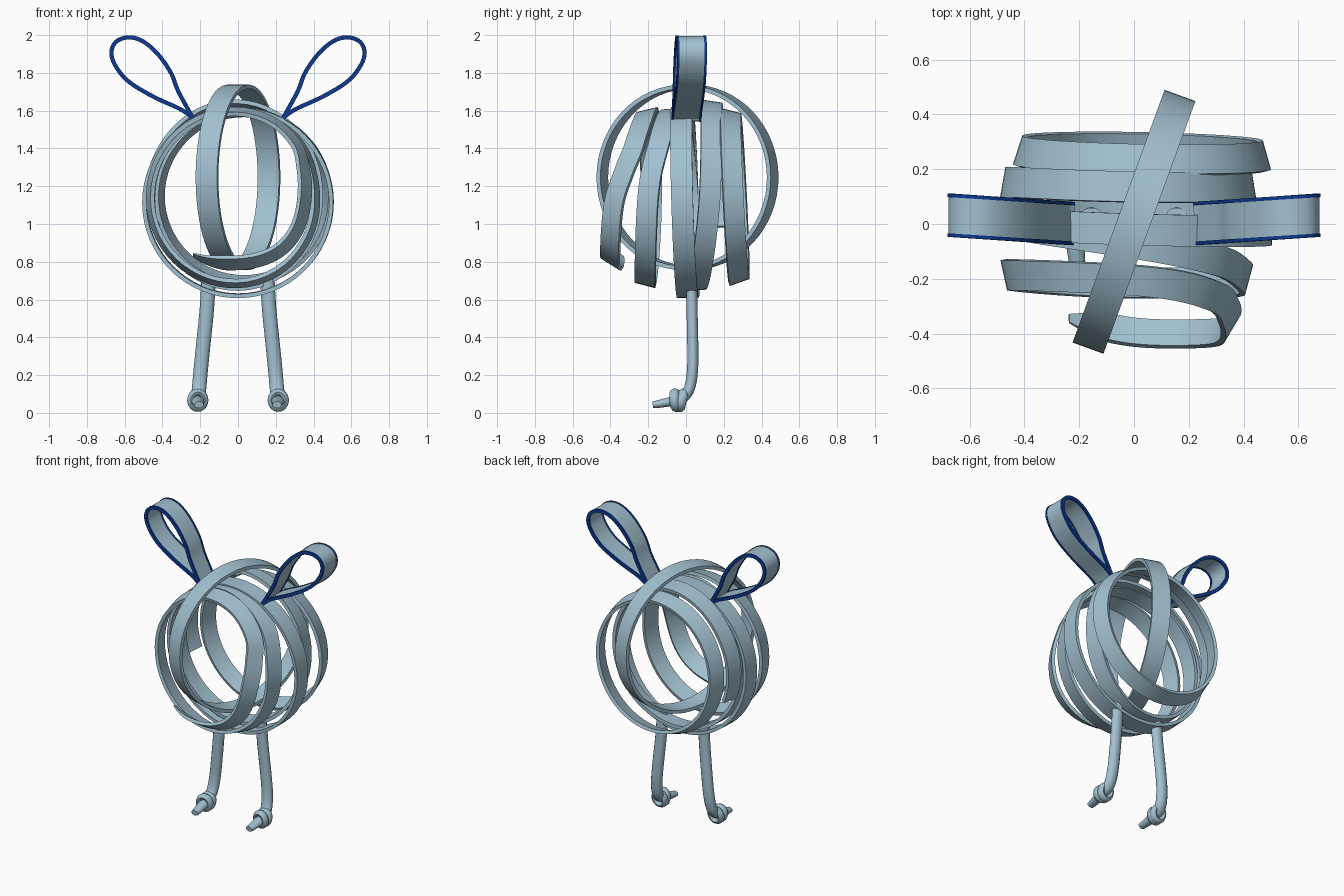
import bpy, math
from mathutils import Vector

if "Cube" in bpy.data.objects:
    bpy.data.objects.remove(bpy.data.objects["Cube"])


def material(name, col):
    m = bpy.data.materials.new(name)
    m.diffuse_color = (*col, 1)
    m.use_nodes = True
    m.node_tree.nodes["Principled BSDF"].inputs["Base Color"].default_value = m.diffuse_color
    return m


PALE = material("pale blue ribbon", (0.36, 0.53, 0.63))
NAVY = material("navy trim", (0.004, 0.04, 0.27))


def spline(keys, n):
    """Catmull-Rom through equally long tuples, n steps per span."""
    out = []
    for i in range(len(keys) - 1):
        p = [keys[max(0, min(len(keys) - 1, i + k))] for k in (-1, 0, 1, 2)]
        for s in range(n):
            t = s / n
            out.append(tuple(0.5 * (2 * b + (c - a) * t + (2 * a - 5 * b + 4 * c - d) * t * t
                                    + (3 * b - a - 3 * c + d) * t ** 3)
                             for a, b, c, d in zip(*p)))
    return out + [tuple(keys[-1])]


def sweep(name, pts, wdirs, section, closed=False, navy=(), scales=None):
    """Sweep a (u, v) section along pts; u follows wdirs, v the path normal."""
    pts = [Vector(p) for p in pts]
    n, m = len(pts), len(section)
    verts, faces, idx = [], [], []
    for i, p in enumerate(pts):
        if closed:
            t = pts[(i + 1) % n] - pts[i - 1]
        else:
            t = pts[min(i + 1, n - 1)] - pts[max(i - 1, 0)]
        t.normalize()
        w = Vector(wdirs[i])
        w = (w - t * w.dot(t)).normalized()
        v = t.cross(w)
        s = scales[i] if scales else 1
        verts += [p + w * (a * s) + v * (b * s) for a, b in section]
    for i in range(n if closed else n - 1):
        for j in range(m):
            k, l = (i + 1) % n, (j + 1) % m
            faces.append((i * m + j, i * m + l, k * m + l, k * m + j))
            idx.append(1 if j in navy else 0)
    if not closed:
        faces += [tuple(reversed(range(m))), tuple((n - 1) * m + j for j in range(m))]
        idx += [0, 0]
    me = bpy.data.meshes.new(name)
    me.from_pydata([tuple(v) for v in verts], [], faces)
    me.materials.append(PALE)
    if navy:
        me.materials.append(NAVY)
    me.polygons.foreach_set("material_index", idx)
    ob = bpy.data.objects.new(name, me)
    bpy.context.collection.objects.link(ob)
    bpy.context.view_layer.objects.active = ob
    for o in bpy.context.selected_objects:
        o.select_set(False)
    ob.select_set(True)
    bpy.ops.object.mode_set(mode='EDIT')
    bpy.ops.mesh.select_all(action='SELECT')
    bpy.ops.mesh.normals_make_consistent(inside=False)
    bpy.ops.object.mode_set(mode='OBJECT')
    bpy.ops.object.shade_smooth_by_angle(angle=math.radians(40))
    return ob


def band(width, thick):
    a, b = width / 2, thick / 2
    return [(-a, -b), (a, -b), (a, b), (-a, b)]


def oval(a, b, n=14):
    return [(a * math.cos(2 * math.pi * i / n), b * math.sin(2 * math.pi * i / n)) for i in range(n)]


def hoop(name, centre, r, normal, lean=0.0, width=0.115, thick=0.022, n=64):
    """Closed ribbon ring around an axis; lean makes it slightly conical."""
    nrm = Vector(normal).normalized()
    e1 = Vector((0, 0, 1))
    e1 = (e1 - nrm * e1.dot(nrm)).normalized()
    e2 = nrm.cross(e1)
    pts, wd = [], []
    for i in range(n):
        a = 2 * math.pi * i / n
        rad = e1 * math.cos(a) + e2 * math.sin(a)
        pts.append(Vector(centre) + rad * r)
        wd.append(nrm + rad * lean)
    sweep(name, pts, wd, band(width, thick), True)


# separate body hoops
a = math.radians(20)
hoop("crossing_hoop", (0, 0.008, 1.247), 0.48, (math.cos(a), -math.sin(a), 0), width=0.12)
hoop("middle_hoop", (0, -0.005, 1.115), 0.495, (0.03, 1, 0.03))
hoop("back_hoop", (0.03, 0.258, 1.145), 0.445, (0.02, 1, 0.05), lean=-0.3, width=0.11)

# wound ribbon: angle from the top, y, radius
wind = spline([(-110, .15, .46), (-60, .15, .48), (0, .135, .50), (90, .125, .43),
               (180, .05, .48), (270, .01, .45), (315, -.02, .455), (360, -.07, .46),
               (405, -.135, .44), (450, -.20, .41), (540, -.215, .455), (630, -.185, .465),
               (720, -.205, .455), (765, -.265, .42), (788, -.325, .375), (815, -.38, .35),
               (855, -.40, .355), (900, -.395, .345), (938, -.345, .385)], 14)
pts, wd, sc = [], [], []
for i, (ang, y, r) in enumerate(wind):
    g = math.radians(ang)
    rad = Vector((math.sin(g), 0, math.cos(g)))
    pts.append(Vector((0, y, 1.14)) + rad * r)
    wd.append(Vector((0, 1, 0)) - rad * (0.55 * y / r))
    sc.append(min(1, 0.3 + (len(wind) - 1 - i) / 14))
sweep("wound_ribbon", pts, wd, band(0.112, 0.022), scales=sc)

# looped ears with navy edges
loop = spline([(.225, 1.55), (.30, 1.605), (.45, 1.675), (.58, 1.755), (.65, 1.84), (.67, 1.91),
               (.645, 1.965), (.58, 1.988), (.505, 1.968), (.425, 1.90), (.355, 1.80),
               (.315, 1.70), (.235, 1.555)], 6)
h, e, t, q = 0.079, 0.066, 0.008, 0.011
ear = [(-h, -q), (-e, -q), (-e, -t), (e, -t), (e, -q), (h, -q),
       (h, q), (e, q), (e, t), (-e, t), (-e, q), (-h, q)]
for side, sx in (("left", -1), ("right", 1)):
    sweep(side + "_ear", [(sx * x, 0.002 + 0.068 * (x - 0.23), z) for x, z in loop],
          [(0, 1, 0)] * len(loop), ear, navy=(0, 1, 4, 5, 6, 7, 10, 11))

    # leg: flattened tube curving forward at the ankle
    leg = spline([(.155, .03, .72), (.165, .032, .55), (.185, .036, .35), (.198, .034, .22),
                  (.206, .018, .13), (.212, -.015, .082), (.214, -.05, .068)], 6)
    sweep(side + "_leg", [(sx * x, y, z) for x, y, z in leg],
          [(1, 0, 0)] * len(leg), oval(0.038, 0.030))

    # knot: two crossing wraps around the ankle end
    for k, (y, tilt) in enumerate(((-.022, .25), (-.055, -.2))):
        ring, out = [], []
        for i in range(28):
            g = 2 * math.pi * i / 28
            ring.append((sx * (.213 + .038 * math.cos(g)), y + .038 * tilt * math.sin(g + k),
                         .067 + .043 * math.sin(g)))
            out.append((0, 1, 0))
        sweep(f"{side}_knot_wrap_{k + 1}", ring, out, oval(0.026, 0.019, 10), True)

    # loose ribbon end poking forward as the toe
    toe = spline([(.213, -.03, .068), (.212, -.09, .058), (.208, -.14, .048), (.206, -.175, .043)], 4)
    sweep(side + "_toe", [(sx * x, y, z) for x, y, z in toe], [(1, 0, 0)] * len(toe),
          oval(0.038, 0.028), scales=[1 - 0.35 * i / (len(toe) - 1) for i in range(len(toe))])
